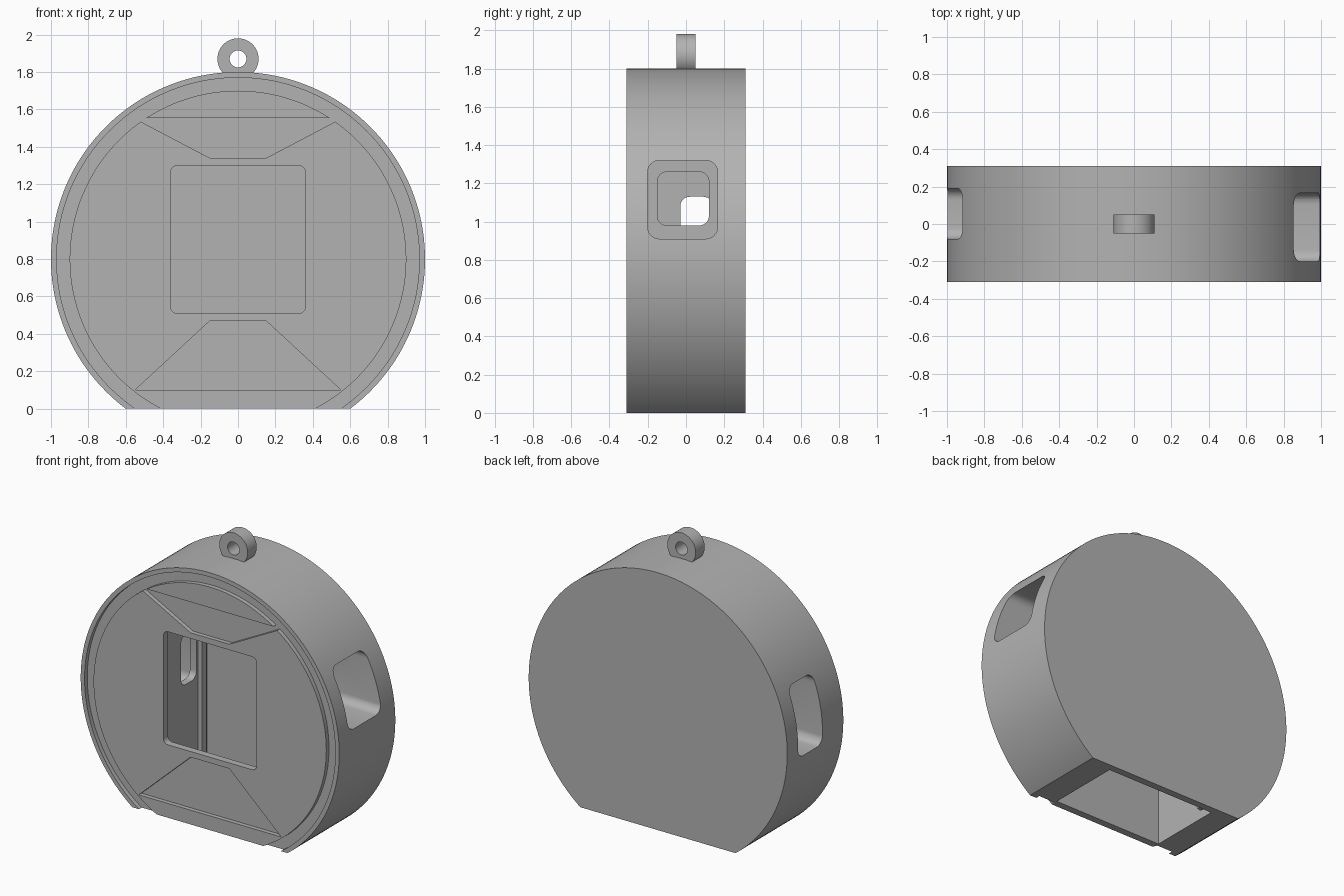
import bpy, bmesh, math

cube = bpy.data.objects.get("Cube")
if cube:
    bpy.data.objects.remove(cube)

grey = bpy.data.materials.new("light grey")
grey.use_nodes = True
COLOUR = (0.45, 0.45, 0.45, 1)
grey.diffuse_color = COLOUR
grey.node_tree.nodes["Principled BSDF"].inputs["Base Color"].default_value = COLOUR

HALF = 0.31      # half depth of the case
CENTRE = 0.8     # height of the disc centre
GROOVE = 0.03    # depth of the front grooves


def prism(name, outline, start, end, axis="y"):
    """Extrude an outline: (x, z) along y, or (y, z) along x."""
    bm = bmesh.new()
    place = (lambda a, b, d: (a, d, b)) if axis == "y" else (lambda a, b, d: (d, a, b))
    face = bm.faces.new([bm.verts.new(place(a, b, start)) for a, b in outline])
    new = bmesh.ops.extrude_face_region(bm, geom=[face])["geom"]
    shift = place(0, 0, end - start)
    bmesh.ops.translate(bm, vec=shift, verts=[v for v in new if isinstance(v, bmesh.types.BMVert)])
    bmesh.ops.recalc_face_normals(bm, faces=bm.faces)
    mesh = bpy.data.meshes.new(name)
    bm.to_mesh(mesh)
    bm.free()
    mesh.materials.append(grey)
    obj = bpy.data.objects.new(name, mesh)
    bpy.context.collection.objects.link(obj)
    return obj


def circle(radius, z, steps=128):
    return [(radius * math.cos(math.tau * i / steps), z + radius * math.sin(math.tau * i / steps))
            for i in range(steps)]


def rect(a0, a1, b0, b1, radius=0.0, steps=6):
    """Rectangle outline, with rounded corners if a radius is given."""
    if not radius:
        return [(a0, b0), (a1, b0), (a1, b1), (a0, b1)]
    corners = [(a1 - radius, b1 - radius), (a0 + radius, b1 - radius),
               (a0 + radius, b0 + radius), (a1 - radius, b0 + radius)]
    points = []
    for q, (a, b) in enumerate(corners):
        for i in range(steps + 1):
            t = math.pi / 2 * (q + i / steps)
            points.append((a + radius * math.cos(t), b + radius * math.sin(t)))
    return points


def combine(obj, other, operation="DIFFERENCE"):
    mod = obj.modifiers.new("cut", "BOOLEAN")
    mod.operation, mod.object, mod.solver = operation, other, "EXACT"
    bpy.context.view_layer.objects.active = obj
    bpy.ops.object.modifier_apply(modifier=mod.name)
    bpy.data.objects.remove(other)


# Disc-shaped case with a flat base
case = prism("case", circle(1, CENTRE, 160), -HALF, HALF)
combine(case, prism("base_cutter", rect(-2, 2, -1, 0), -1, 1))

# Ring groove around the front panel
front, floor = -HALF - 0.1, -HALF + GROOVE
ring = prism("ring_cutter", circle(0.97, CENTRE), front, floor)
combine(ring, prism("ring_core", circle(0.9, CENTRE), front - 0.1, floor + 0.1))
combine(case, ring)

# Trapezoid recesses above and below the window
upper = [(-0.15, 1.34), (0.15, 1.34), (0.53, 1.54), (0.5, 1.555), (-0.5, 1.555), (-0.53, 1.54)]
lower = [(-0.55, 0.1), (0.55, 0.1), (0.15, 0.47), (-0.15, 0.47)]
for outline in (upper, lower):
    combine(case, prism("recess_cutter", outline, front, floor))

# Inner chamber, open at the base, and the front window
combine(case, prism("chamber_cutter", rect(-0.42, 0.42, -0.2, 1.38), -0.26, 0.26))
combine(case, prism("window_cutter", rect(-0.36, 0.36, 0.51, 1.3, 0.035), front, 0))

# Side ports: a deep pocket with a smaller opening into the chamber
ports = [(1, (-0.2, 0.165, 0.91, 1.32), (-0.15, 0.12, 0.98, 1.26)),
         (-1, (-0.08, 0.19, 0.72, 1.2), (-0.03, 0.14, 0.78, 1.13))]
for side, pocket, opening in ports:
    combine(case, prism("pocket_cutter", rect(*pocket, 0.06), side * 0.47, side * 1.2, "x"))
    combine(case, prism("opening_cutter", rect(*opening, 0.05), side * 0.3, side * 0.6, "x"))

# Hanging loop on top
loop = prism("hanging_loop", circle(0.11, 1.87, 64), -0.05, 0.05)
combine(loop, prism("loop_hole", circle(0.045, 1.87, 48), -0.2, 0.2))
combine(loop, prism("loop_trim", circle(0.99, CENTRE), -0.2, 0.2))

# Guide rails on the chamber walls
for side, label in ((1, "left"), (-1, "right")):
    prism(label + "_guide_rail", rect(0.16, 0.21, 0.06, 1.38), side * 0.39, side * 0.43, "x")

# Smooth curved walls, sharp edges elsewhere
for obj in (case, loop):
    bpy.ops.object.select_all(action="DESELECT")
    obj.select_set(True)
    bpy.context.view_layer.objects.active = obj
    bpy.ops.object.shade_smooth_by_angle(angle=math.radians(30))
